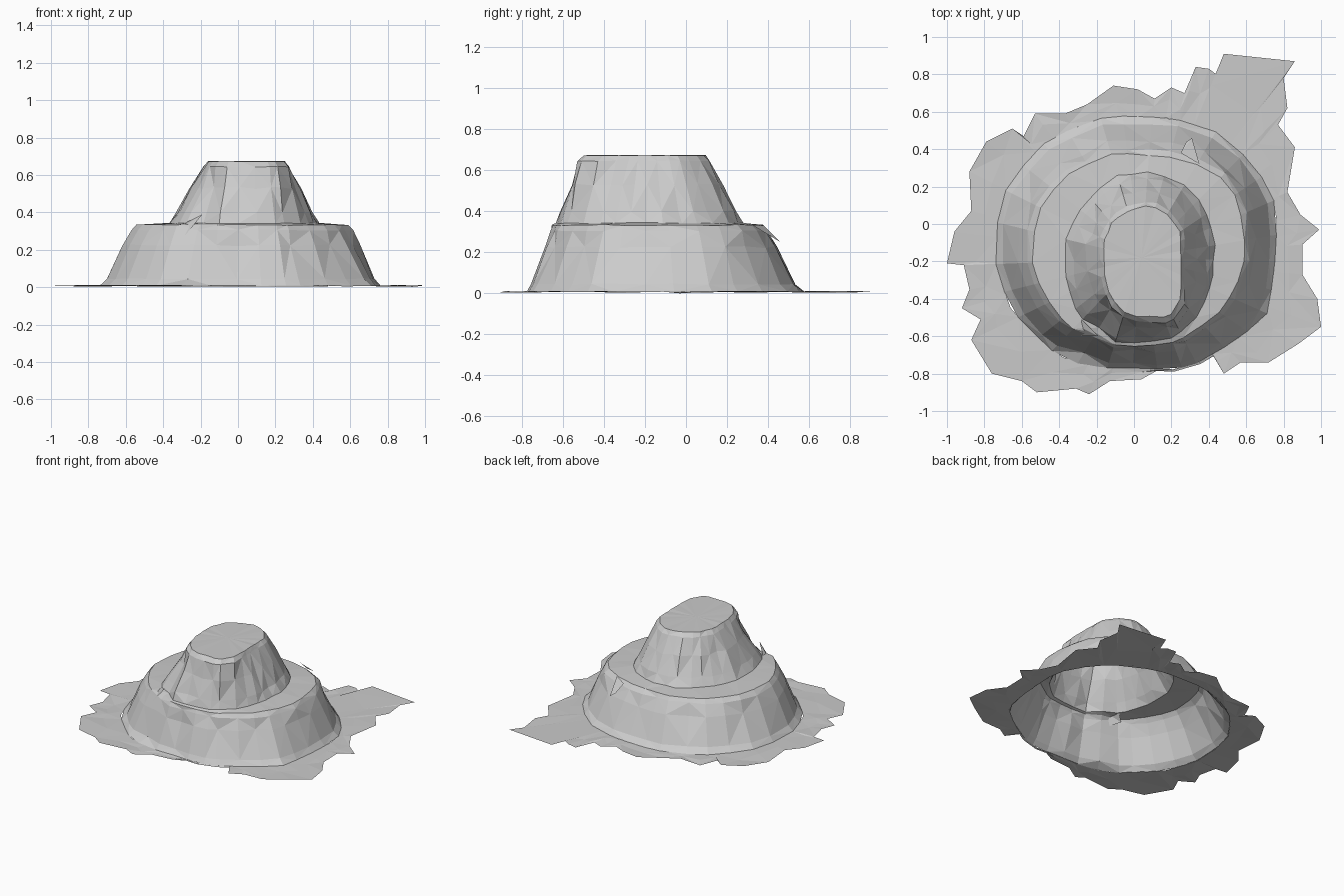
import bpy, bmesh, math, random
from mathutils import Vector

if "Cube" in bpy.data.objects:
    bpy.data.objects.remove(bpy.data.objects["Cube"])

random.seed(4)
CX, CY = 0.04, -0.18          # centre that all contours wind around

rock = bpy.data.materials.new("grey rock")
rock.diffuse_color = (0.6, 0.6, 0.6, 1)
rock.use_nodes = True
rock.node_tree.nodes["Principled BSDF"].inputs["Base Color"].default_value = rock.diffuse_color

# Contours, counter-clockwise from the right
APRON = [(.99, -.03), (.89, .05), (.82, .17), (.86, .41), (.77, .53), (.82, .62), (.80, .78),
         (.86, .87), (.48, .91), (.48, .77), (.40, .83), (.33, .84), (.27, .70), (.20, .73),
         (.11, .67), (.02, .72), (-.11, .74), (-.25, .64), (-.37, .59), (-.53, .59), (-.59, .47),
         (-.65, .51), (-.79, .44), (-.88, .28), (-.87, .07), (-.96, -.04), (-1, -.21), (-.91, -.22),
         (-.88, -.35), (-.92, -.45), (-.82, -.51), (-.87, -.62), (-.76, -.80), (-.60, -.84),
         (-.52, -.90), (-.31, -.88), (-.24, -.91), (-.13, -.84), (.04, -.83), (.12, -.78),
         (.21, -.78), (.35, -.74), (.42, -.70), (.48, -.80), (.57, -.74), (.72, -.74),
         (.88, -.64), (1, -.55), (.98, -.40), (.90, -.27), (.90, -.11)]
FOOT = [(.77, .07), (.72, .2), (.62, .34), (.45, .49), (.2, .57), (-.13, .58), (-.3, .53),
        (-.5, .42), (-.62, .28), (-.7, .16), (-.73, .02), (-.74, -.23), (-.66, -.46), (-.45, -.67),
        (-.34, -.74), (-.17, -.77), (0, -.77), (.21, -.78), (.35, -.74), (.55, -.62), (.71, -.49),
        (.75, -.27)]
TERRACE = [(.6, 0), (.55, .17), (.45, .29), (.3, .35), (.13, .38), (-.13, .38), (-.38, .27),
           (-.5, .12), (-.55, 0), (-.56, -.2), (-.5, -.38), (-.38, -.53), (-.25, -.61),
           (-.1, -.65), (.15, -.65), (.3, -.6), (.45, -.49), (.55, -.36), (.6, -.2)]
NECK = [(.42, -.1), (.37, .1), (.25, .21), (.1, .28), (-.1, .25), (-.28, .08), (-.36, -.08),
        (-.36, -.25), (-.32, -.42), (-.24, -.56), (-.1, -.63), (.15, -.63), (.28, -.56),
        (.36, -.45), (.42, -.3)]
CROWN = [(.27, -.03), (.2, .07), (.1, .13), (-.03, .1), (-.13, .03), (-.18, -.08), (-.18, -.28),
         (-.14, -.42), (-.04, -.52), (.2, -.53), (.27, -.42)]


def radius(poly, a):
    """Distance from the centre to a contour in direction a."""
    dx, dy = math.cos(a), math.sin(a)
    best = 0
    for (x1, y1), (x2, y2) in zip(poly, poly[1:] + poly[:1]):
        px, py, ex, ey = x1 - CX, y1 - CY, x2 - x1, y2 - y1
        den = dx * ey - dy * ex
        if abs(den) > 1e-9:
            t = (px * ey - py * ex) / den
            s = (px * dy - py * dx) / den
            if t > 0 and -1e-6 <= s <= 1 + 1e-6:
                best = max(best, t)
    return best


def polar(a, r, z):
    return Vector((CX + r * math.cos(a), CY + r * math.sin(a), z))


def skin(name, rings, cap=None):
    """Triangulated strips between rings, with an optional centre cap."""
    bm = bmesh.new()
    rows = [[bm.verts.new(p) for p in ring] for ring in rings]
    n = len(rows[0])
    for j, (lo, hi) in enumerate(zip(rows, rows[1:])):
        for i in range(n):
            k = (i + 1) % n
            a, b, c, d = lo[i], lo[k], hi[k], hi[i]
            if (i + j) % 2:
                bm.faces.new((a, b, c)), bm.faces.new((a, c, d))
            else:
                bm.faces.new((a, b, d)), bm.faces.new((b, c, d))
    if cap is not None:
        tip = bm.verts.new(cap)
        for i in range(n):
            bm.faces.new((rows[-1][i], rows[-1][(i + 1) % n], tip))
    me = bpy.data.meshes.new(name)
    bm.to_mesh(me)
    bm.free()
    me.materials.append(rock)
    ob = bpy.data.objects.new(name, me)
    bpy.context.collection.objects.link(ob)
    return ob


# Hill: foot, lower wall, terrace, upper wall, crown
N = 30
angles = [2 * math.pi * (i + random.uniform(-.25, .25)) / N for i in range(N)]
# (contour A, contour B, blend, height, roughness)
LEVELS = [(FOOT, FOOT, 0, .008, 0), (FOOT, TERRACE, .2, .045, .006),
          (FOOT, TERRACE, .72, .225, .014), (FOOT, TERRACE, .92, .305, .008),
          (TERRACE, NECK, .08, .333, .006), (TERRACE, NECK, .95, .342, .006),
          (NECK, CROWN, .2, .40, .010), (NECK, CROWN, .62, .53, .014),
          (NECK, CROWN, 1, .645, .006), (CROWN, CROWN, 0, .673, .004)]
rings = []
for p, q, t, z, rough in LEVELS:
    ring = []
    for a in angles:
        r = radius(p, a) * (1 - t) + radius(q, a) * t + random.uniform(-rough, rough)
        if z > .66:
            r *= .91
        # crease running down the front left of the hill
        if abs(a - math.radians(244)) < .11 and .03 < z < .6:
            r -= .035
        ring.append(polar(a, r, z + random.uniform(-rough, rough) * .4))
    rings.append(ring)
skin("hill", rings, Vector((CX, CY, .675)))

# Ragged ground sheet around the foot
outer, middle, inner = [], [], []
last = -9
for x, y in APRON:
    a = math.atan2(y - CY, x - CX)
    if a < last - math.pi:
        a += 2 * math.pi
    last = max(a, last + .004)
    r = radius(FOOT, last)
    foot = polar(last, r * .995, .009)
    edge = Vector((x, y, random.choice((.004, .008, .011))))
    if math.hypot(x - CX, y - CY) < r + .01:
        edge = polar(last, r + .01, .004)
    outer.append(edge)
    inner.append(foot)
    mid = foot.lerp(edge, random.uniform(.35, .6))
    mid.z = random.uniform(.004, .012)
    middle.append(mid)
outer[0].z = 0
skin("ground_sheet", [outer, middle, inner])


def shard(name, pts):
    me = bpy.data.meshes.new(name)
    me.from_pydata(pts, [], [(0, 1, 2), (0, 2, 3)])
    me.materials.append(rock)
    bpy.context.collection.objects.link(bpy.data.objects.new(name, me))


# Loose rock flaps on the front left and back right walls
shard("front_flap", [(-.33, -.53, .30), (-.28, -.60, .28), (-.19, -.60, .39), (-.29, -.50, .34)])
shard("back_flap", [(.25, .38, .33), (.35, .32, .335), (.31, .46, .25), (.28, .44, .27)])
